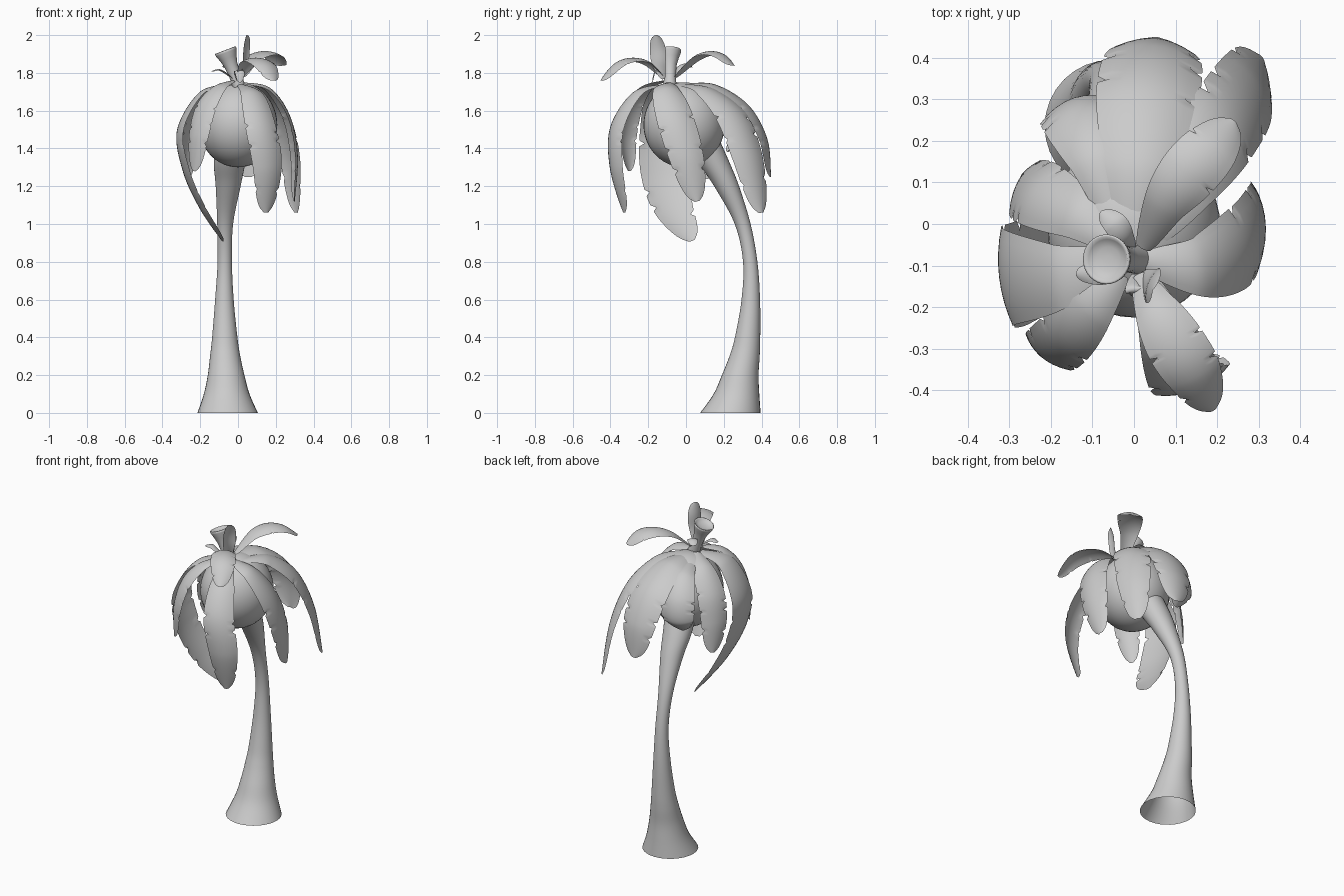
import bpy, bmesh, math, random
from mathutils import Vector

if "Cube" in bpy.data.objects:
    bpy.data.objects.remove(bpy.data.objects["Cube"])

random.seed(4)


def spline(pts, t):
    # Catmull-Rom through tuples of any length, t in 0..1
    n = len(pts) - 1
    i = min(int(t * n), n - 1)
    u = t * n - i
    a, b, c, d = (pts[max(0, min(n, i + k))] for k in (-1, 0, 1, 2))
    return [0.5 * (2 * q + (r - p) * u + (2 * p - 5 * q + 4 * r - s) * u * u
                   + (3 * q - p - 3 * r + s) * u ** 3) for p, q, r, s in zip(a, b, c, d)]


def finish(name, rows, closed, cap=False):
    # Skin a grid of points, row by row
    bm = bmesh.new()
    grid = [[bm.verts.new(p) for p in row] for row in rows]
    n = len(grid[0])
    for a, b in zip(grid, grid[1:]):
        for j in range(n if closed else n - 1):
            k = (j + 1) % n
            bm.faces.new((a[j], a[k], b[k], b[j]))
    if cap:
        bm.faces.new(grid[-1])
    me = bpy.data.meshes.new(name)
    bm.to_mesh(me)
    bm.free()
    for p in me.polygons:
        p.use_smooth = True
    ob = bpy.data.objects.new(name, me)
    bpy.context.collection.objects.link(ob)
    return ob


def ring(center, r, axis=Vector((0, 0, 1)), n=32):
    u = axis.cross(Vector((0, 1, 0))).normalized()
    v = axis.cross(u).normalized()
    return [center + r * (math.cos(a) * u + math.sin(a) * v)
            for a in (2 * math.pi * k / n for k in range(n))]


def leaf(name, pts, width, side=None, cup=0.14, notches=3, rows=64, cols=8):
    # Bent blade along a path, cupped across, with narrow tears along its edges
    out = Vector(pts[len(pts) // 2]) - Vector(pts[0])
    s = Vector(side) if side else Vector((-out.y, out.x, 0))
    s.normalize()
    tears = {}
    for sgn in (-1, 1):
        for k in range(notches):
            row = int(rows * (0.45 + 0.45 * (k + random.uniform(.1, .9)) / notches))
            tears[(sgn, row)] = random.uniform(0.75, 0.85)
    grid = []
    for i in range(rows + 1):
        t = i / rows
        c = Vector(spline(pts, t))
        tan = (Vector(spline(pts, min(1, t + .02))) - Vector(spline(pts, max(0, t - .02)))).normalized()
        across = (s - tan * s.dot(tan)).normalized()
        nor = tan.cross(across).normalized()
        w = width / 2 * (0.25 + 0.75 * math.sin(min(1, t / 0.55) * math.pi / 2))
        if t > 0.55:
            w *= max(0.04, 1 - ((t - 0.55) / 0.45) ** 2.6) ** 0.6
        row = []
        for j in range(cols + 1):
            q = 2 * j / cols - 1
            f = tears.get((-1 if q < 0 else 1, i), 1) if j in (0, cols) else 1
            row.append(c + across * (q * f * w) - nor * (cup * 2 * w * q * q))
        grid.append(row)
    return finish(name, grid, False)


# Trunk: curved, flared at the foot, open underneath (x, y, z, radius)
trunk = [(-.055, .235, 0, .16), (-.06, .267, .1, .121), (-.063, .287, .2, .097),
         (-.068, .31, .3, .08), (-.07, .326, .4, .067), (-.072, .343, .6, .049),
         (-.07, .34, .8, .038), (-.068, .3, 1.0, .042), (-.052, .215, 1.2, .066),
         (-.045, .15, 1.32, .083), (-.03, .09, 1.44, .09)]
rings = []
for i in range(61):
    x, y, z, r = spline(trunk, i / 60)
    rings.append(ring(Vector((x, y, z)), r))
finish("trunk", rings, True)

# Round crown body
bpy.ops.mesh.primitive_uv_sphere_add(segments=40, ring_count=24, location=(0, -.01, 1.525))
body = bpy.context.object
body.name = "crown_body"
body.scale = (.208, .215, .225)
bpy.ops.object.shade_smooth()

# Cut stem on top with a hollowed end (distance along axis, radius)
base, axis = Vector((.005, -.085, 1.73)), Vector((-.38, 0, 1)).normalized()
stem = [(0, .035), (.06, .031), (.12, .036), (.16, .047), (.19, .058), (.202, .06),
        (.204, .055), (.195, .048), (.188, .03), (.186, .01)]
finish("cut_stem", [ring(base + axis * d, r, axis) for d, r in stem], True, True)

# Large drooping leaves
leaf("back_leaf", [(.0, -.03, 1.74), (.02, .15, 1.74), (.035, .33, 1.63),
                   (.05, .43, 1.45), (.055, .45, 1.25)], .25)
leaf("back_right_leaf", [(.05, -.03, 1.74), (.14, .11, 1.72), (.235, .25, 1.59),
                         (.295, .34, 1.36), (.31, .4, 1.06)], .21, side=(-.55, .83, 0))
leaf("right_leaf", [(.03, -.09, 1.75), (.17, -.1, 1.72), (.275, -.055, 1.57),
                    (.315, .005, 1.36), (.3, .06, 1.12)], .2)
leaf("back_left_leaf", [(-.04, .0, 1.73), (-.09, .17, 1.71), (-.13, .28, 1.6),
                        (-.145, .3, 1.46), (-.13, .22, 1.38)], .2, cup=.18)
leaf("left_back_leaf", [(-.04, -.05, 1.75), (-.15, .03, 1.71), (-.24, .08, 1.58),
                        (-.275, .1, 1.42), (-.27, .12, 1.24)], .17)
leaf("left_leaf", [(-.04, -.09, 1.74), (-.2, -.13, 1.7), (-.32, -.13, 1.5),
                   (-.29, -.12, 1.28), (-.2, -.07, 1.08), (-.085, .03, .91)], .25, cup=.08)
leaf("front_right_leaf", [(.02, -.12, 1.74), (.08, -.27, 1.7), (.13, -.385, 1.52),
                          (.165, -.39, 1.3), (.15, -.33, 1.06)], .18, side=(1, .45, 0))
leaf("front_left_leaf", [(-.03, -.12, 1.76), (-.11, -.22, 1.73), (-.18, -.29, 1.63),
                         (-.22, -.32, 1.47), (-.235, -.3, 1.28)], .15)

# Small arching leaves above
leaf("upper_back_leaf", [(.02, -.06, 1.78), (.07, .04, 1.88), (.13, .12, 1.915),
                         (.19, .19, 1.9), (.24, .25, 1.84)], .145, notches=1)
leaf("upper_front_leaf", [(.01, -.12, 1.78), (.05, -.2, 1.86), (.1, -.29, 1.88),
                          (.15, -.37, 1.85), (.19, -.45, 1.76)], .145, notches=2)

# Little sprouts around the stem: path, width, side direction
sprouts = [([(.02, -.12, 1.77), (.03, -.14, 1.85), (.035, -.145, 1.93), (.045, -.16, 2.0)], .09, (.35, .9, 0)),
           ([(0, -.06, 1.77), (-.02, -.04, 1.83), (-.045, 0, 1.85), (-.08, .03, 1.83)], .06, None),
           ([(-.02, -.1, 1.76), (-.06, -.12, 1.8), (-.1, -.12, 1.82), (-.14, -.12, 1.81)], .05, None),
           ([(0, -.12, 1.76), (.0, -.15, 1.81), (.01, -.17, 1.8), (.01, -.18, 1.75)], .05, (1, 0, 0))]
for k, (p, w, s) in enumerate(sprouts):
    leaf("sprout_%d" % (k + 1), p, w, s, notches=0, rows=20)
